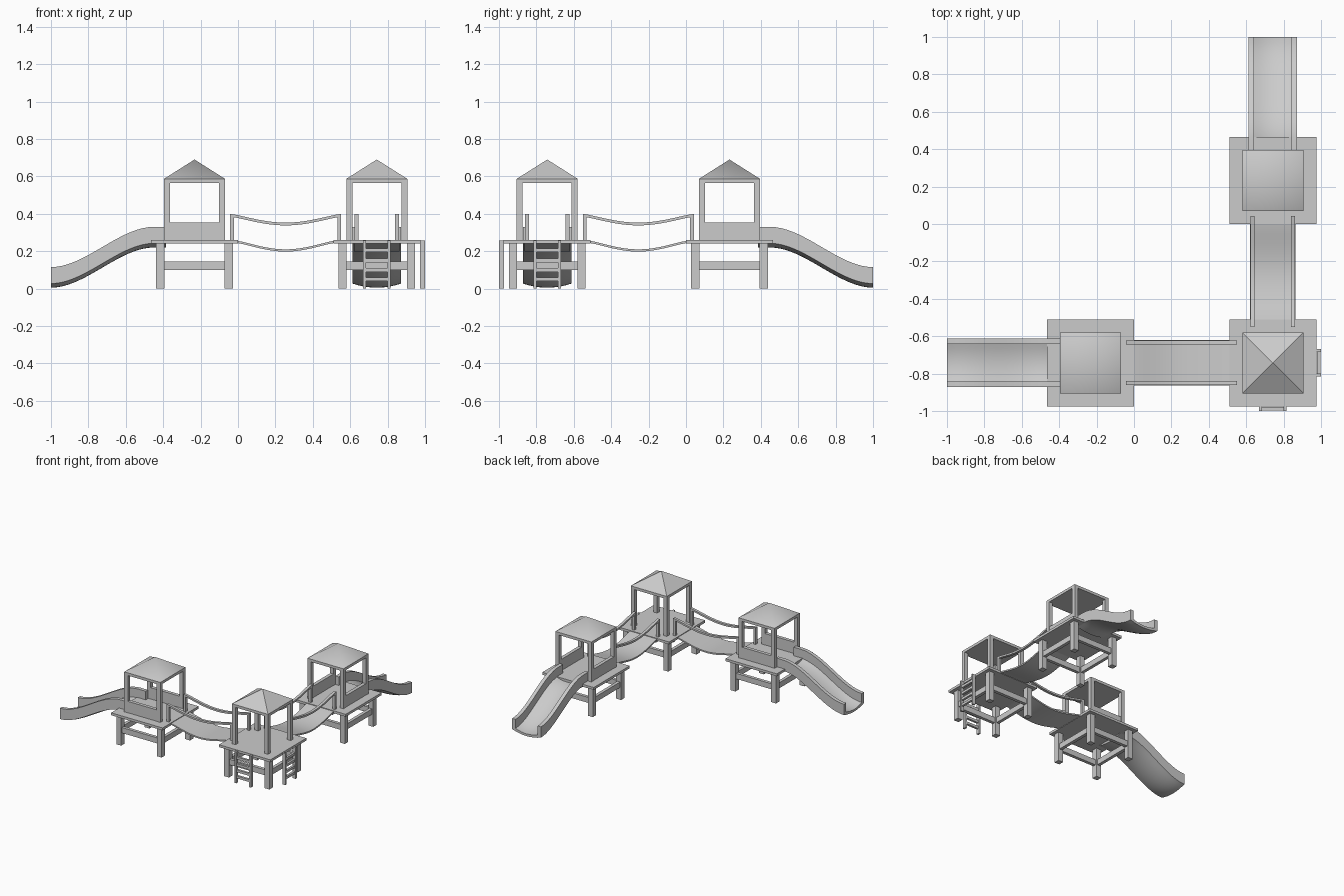
import bpy, bmesh, math
from mathutils import Matrix, Vector

if "Cube" in bpy.data.objects:
    bpy.data.objects.remove(bpy.data.objects["Cube"])

C = 0.2325            # tower A sits at x = -C, tower B at x = E
E = 0.742
ROW = -E              # the front row of towers lies along y = ROW
# reflection (x, y) -> (-y, -x) makes the second arm of the L-shaped layout
REFLECT = Matrix(((0, -1, 0, 0), (-1, 0, 0, 0), (0, 0, 1, 0), (0, 0, 0, 1)))


def finish(name, bm, twin=True, smooth=None):
    bmesh.ops.recalc_face_normals(bm, faces=bm.faces)
    for i in range(2 if twin else 1):
        if i:
            bm.transform(REFLECT)
            bmesh.ops.reverse_faces(bm, faces=bm.faces)
        mesh = bpy.data.meshes.new(name)
        bm.to_mesh(mesh)
        ob = bpy.data.objects.new(name + ("_side" if i else ""), mesh)
        bpy.context.collection.objects.link(ob)
        if smooth:
            bpy.ops.object.select_all(action='DESELECT')
            ob.select_set(True)
            bpy.context.view_layer.objects.active = ob
            bpy.ops.object.shade_smooth_by_angle(angle=math.radians(smooth))
    bm.free()


def box(bm, x0, x1, y0, y1, z0, z1):
    size = Matrix.Diagonal((x1 - x0, y1 - y0, z1 - z0, 1))
    mid = Vector((x0 + x1, y0 + y1, z0 + z1)) / 2
    bmesh.ops.create_cube(bm, size=1, matrix=Matrix.Translation(mid) @ size)


def cbox(bm, x, y, hx, hy, z0, z1):
    box(bm, x - hx, x + hx, y - hy, y + hy, z0, z1)


def sweep(bm, section, path):
    """Closed (y, z) section carried along (x, z) path points."""
    rings = [[bm.verts.new((x, y, z + dz)) for y, dz in section] for x, z in path]
    n = len(section)
    for a, b in zip(rings, rings[1:]):
        for i in range(n):
            j = (i + 1) % n
            bm.faces.new((a[i], a[j], b[j], b[i]))
    caps = [bm.faces.new(rings[0]), bm.faces.new(rings[-1])]
    bmesh.ops.triangulate(bm, faces=caps)


def tower(label, x, y, twin, panels, roof_smooth):
    corners = [(sx, sy) for sx in (-1, 1) for sy in (-1, 1)]
    # platform
    bm = bmesh.new()
    cbox(bm, x, y, C, C, 0.24, 0.26)
    finish(label + "_platform", bm, twin)
    # legs with cross bars
    bm = bmesh.new()
    for sx, sy in corners:
        cbox(bm, x + sx * 0.183, y + sy * 0.183, 0.022, 0.022, 0, 0.24)
    for s in (-1, 1):
        cbox(bm, x, y + s * 0.183, 0.165, 0.013, 0.10, 0.145)
        cbox(bm, x + s * 0.183, y, 0.013, 0.165, 0.10, 0.145)
    finish(label + "_legs", bm, twin)
    # roof posts
    bm = bmesh.new()
    for sx, sy in corners:
        cbox(bm, x + sx * 0.147, y + sy * 0.147, 0.016, 0.016, 0.26, 0.568)
    finish(label + "_roof_posts", bm, twin)
    # guard panels
    if panels:
        bm = bmesh.new()
        for s in (-1, 1):
            cbox(bm, x, y + s * 0.147, 0.132, 0.014, 0.26, 0.353)
        finish(label + "_guard_panels", bm, twin)
    # pyramid roof on a thin slab
    bm = bmesh.new()
    cbox(bm, x, y, 0.163, 0.163, 0.565, 0.587)
    top = max(bm.faces, key=lambda f: f.calc_center_median().z)
    bmesh.ops.poke(bm, faces=[top])
    max((v for v in bm.verts), key=lambda v: len(v.link_faces) == 4 and
        abs(v.co.x - x) < 0.01).co.z = 0.69
    finish(label + "_roof", bm, twin, roof_smooth)


tower("slide_tower", -C, ROW, True, True, 50)
tower("corner_tower", E, ROW, False, False, None)

# slide: trough with rounded bottom, swept along an S-curve
bm = bmesh.new()
arc = [i / 8 * 2 - 1 for i in range(9)]
section = [(ROW + 0.13 * t, -0.088 - 0.022 * (1 - t * t)) for t in arc]
section += [(ROW + 0.13, 0), (ROW + 0.10, 0)]
section += [(ROW - 0.10 * t, -0.073 - 0.019 * (1 - t * t)) for t in arc]
section += [(ROW - 0.10, 0), (ROW - 0.13, 0)]
path = [(-0.385, 0.33)]
for i in range(19):
    t = i / 18
    path.append((-0.45 - 0.55 * t, 0.33 - 0.215 * t * t * (3 - 2 * t)))
sweep(bm, section, path)
finish("slide", bm, smooth=35)


def sag(x0, x1, top, drop, n=20):
    return [(x0 + (x1 - x0) * i / n, top - drop * math.sin(math.pi * i / n) ** 1.2)
            for i in range(n + 1)]


# hanging bridge deck
bm = bmesh.new()
sweep(bm, [(ROW - 0.122, 0), (ROW + 0.122, 0), (ROW + 0.122, -0.012), (ROW - 0.122, -0.012)],
      sag(-0.005, 0.515, 0.256, 0.046))
finish("bridge_deck", bm, smooth=35)

# bridge handrails with end posts
bm = bmesh.new()
for s in (-1, 1):
    y = ROW + s * 0.108
    sweep(bm, [(y - 0.011, 0), (y + 0.011, 0), (y + 0.011, -0.015), (y - 0.011, -0.015)],
          sag(-0.042, 0.552, 0.40, 0.047))
    for px in (-0.032, 0.542):
        cbox(bm, px, y, 0.01, 0.011, 0.255, 0.39)
finish("bridge_handrails", bm, smooth=35)

# ladder
bm = bmesh.new()
for s in (-1, 1):
    box(bm, E + s * 0.066 - 0.008, E + s * 0.066 + 0.008, -1.0, -0.974, 0, 0.256)
for z in (0.05, 0.1, 0.15, 0.205):
    box(bm, E - 0.06, E + 0.06, -0.996, -0.978, z - 0.01, z + 0.01)
finish("ladder", bm)
